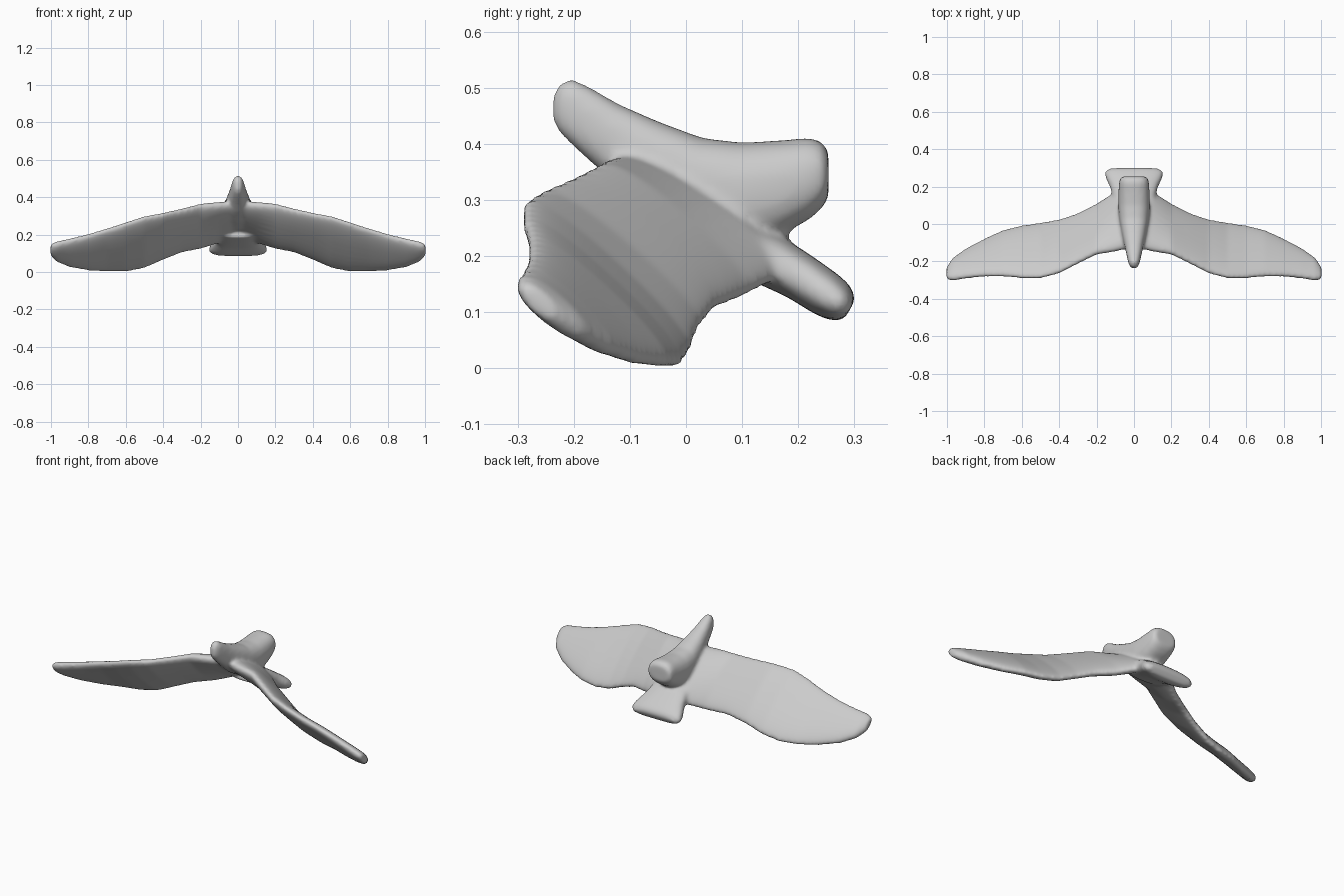
import bpy, bmesh, math
from mathutils import Vector

cube = bpy.data.objects.get("Cube")
if cube:
    bpy.data.objects.remove(cube, do_unlink=True)

grey = bpy.data.materials.new("light grey")
grey.use_nodes = True
grey.diffuse_color = (0.6, 0.6, 0.6, 1)
grey.node_tree.nodes["Principled BSDF"].inputs["Base Color"].default_value = (0.6, 0.6, 0.6, 1)

bm = bmesh.new()
SIDES = 32


def loft(rings, power=2.3):
    """Skin rounded cross-sections given as (centre, half axis u, half axis v)."""
    def point(c, u, v, i):
        a = 2 * math.pi * i / SIDES
        ca, sa = math.cos(a), math.sin(a)
        e = 2 / power
        return c + u * math.copysign(abs(ca) ** e, ca) + v * math.copysign(abs(sa) ** e, sa)

    loops = [[bm.verts.new(point(c, u, v, i)) for i in range(SIDES)] for c, u, v in rings]
    faces = [bm.faces.new(loops[0]), bm.faces.new(loops[-1])]
    for a, b in zip(loops, loops[1:]):
        for i in range(SIDES):
            j = (i + 1) % SIDES
            faces.append(bm.faces.new((a[i], a[j], b[j], b[i])))
    bmesh.ops.recalc_face_normals(bm, faces=faces)


# Wings: x, front edge (y, z), rear edge (y, z), half thickness
wing = [
    (0.00, -0.12, 0.37, 0.19, 0.20, 0.045),
    (0.10, -0.145, 0.365, 0.17, 0.165, 0.045),
    (0.20, -0.16, 0.36, 0.105, 0.13, 0.040),
    (0.30, -0.21, 0.335, 0.055, 0.11, 0.037),
    (0.40, -0.262, 0.313, 0.022, 0.07, 0.035),
    (0.50, -0.288, 0.295, 0.005, 0.025, 0.034),
    (0.60, -0.288, 0.263, -0.01, 0.005, 0.033),
    (0.70, -0.278, 0.230, -0.035, 0.005, 0.032),
    (0.80, -0.278, 0.200, -0.082, 0.012, 0.031),
    (0.90, -0.288, 0.175, -0.135, 0.03, 0.030),
    (0.97, -0.300, 0.158, -0.185, 0.06, 0.028),
    (1.003, -0.292, 0.145, -0.235, 0.09, 0.018),
]
for side in (-1, 1):
    rings = []
    for x, fy, fz, ry, rz, t in wing:
        front, rear = Vector((side * x, fy, fz)), Vector((side * x, ry, rz))
        chord = (rear - front) / 2
        normal = Vector((0, -chord.z, chord.y)).normalized()
        rings.append(((front + rear) / 2, chord, normal * t))
    loft(rings)

# Head, back and blunt rear crest: y, centre z, half width, half height
body = [
    (-0.238, 0.462, 0.010, 0.022),
    (-0.228, 0.464, 0.022, 0.042),
    (-0.205, 0.458, 0.031, 0.059),
    (-0.17, 0.434, 0.039, 0.066),
    (-0.12, 0.396, 0.050, 0.075),
    (-0.05, 0.354, 0.066, 0.086),
    (0.03, 0.318, 0.080, 0.092),
    (0.10, 0.308, 0.085, 0.094),
    (0.17, 0.322, 0.083, 0.084),
    (0.22, 0.338, 0.080, 0.073),
    (0.244, 0.345, 0.075, 0.058),
    (0.254, 0.345, 0.060, 0.040),
]
loft([(Vector((0, y, z)), Vector((w, 0, 0)), Vector((0, 0, h))) for y, z, w, h in body], 2.5)

# Tail fan sloping down and back: y, z, half width, half thickness
tail = [
    (0.07, 0.225, 0.11, 0.045),
    (0.15, 0.192, 0.115, 0.047),
    (0.20, 0.165, 0.128, 0.043),
    (0.25, 0.132, 0.153, 0.041),
    (0.275, 0.116, 0.156, 0.036),
    (0.292, 0.104, 0.140, 0.022),
]
slope = Vector((0, 0.5, 0.866))
loft([(Vector((0, y, z)), Vector((w, 0, 0)), slope * t) for y, z, w, t in tail], 2.8)

mesh = bpy.data.meshes.new("winged_body")
bm.to_mesh(mesh)
bm.free()
mesh.materials.append(grey)
bird = bpy.data.objects.new("winged_body", mesh)
bpy.context.collection.objects.link(bird)

# Fuse the parts into one soft skin
remesh = bird.modifiers.new("fuse", 'REMESH')
remesh.mode = 'VOXEL'
remesh.voxel_size = 0.009
remesh.use_smooth_shade = True
soften = bird.modifiers.new("soften", 'SMOOTH')
soften.factor = 0.5
soften.iterations = 10
for poly in mesh.polygons:
    poly.use_smooth = True
